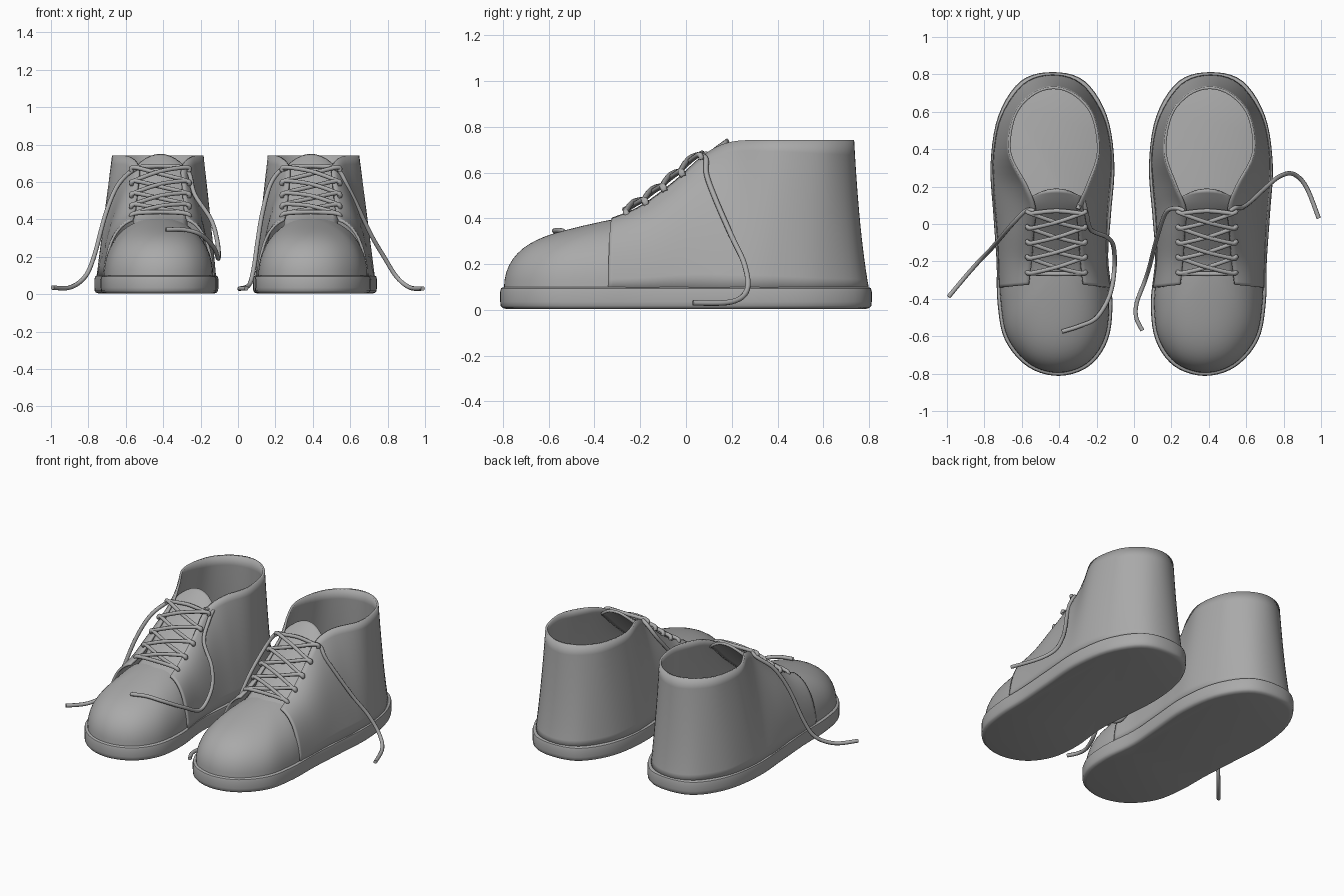
import bpy, bmesh
from math import sin, cos, pi
from mathutils import Vector

if "Cube" in bpy.data.objects:
    bpy.data.objects.remove(bpy.data.objects["Cube"])

GREY = bpy.data.materials.new("dark_grey")
GREY.diffuse_color = (0.4, 0.4, 0.4, 1)
GREY.use_nodes = True
GREY.node_tree.nodes["Principled BSDF"].inputs["Base Color"].default_value = GREY.diffuse_color


def side_x(x, s):
    """x position on either foot; the mirrored shoe stands slightly further out."""
    return x if s > 0 else -x - 0.025


def smooth_path(pts, n, closed=False):
    """Catmull-Rom resampling of a few control points."""
    P = [Vector(p) for p in pts]
    c = len(P)
    get = (lambda i: P[i % c]) if closed else (lambda i: P[max(0, min(c - 1, i))])
    out = []
    for i in range(c if closed else c - 1):
        a, b, d, e = get(i - 1), get(i), get(i + 1), get(i + 2)
        for k in range(n):
            t = k / n
            out.append(0.5 * (2 * b + (d - a) * t + (2 * a - 5 * b + 4 * d - e) * t * t
                              + (3 * b - a - 3 * d + e) * t ** 3))
    if not closed:
        out.append(P[-1])
    return out


def skin(name, rows, s, closed=False, caps=False, thick=0.0):
    """Skin rows of points into a sheet; s = -1 mirrors it to the other foot."""
    bm = bmesh.new()
    V = [[bm.verts.new((side_x(p[0], s), p[1], p[2])) for p in r] for r in rows]
    n = len(rows[0])
    faces = []
    for a, b in zip(V, V[1:]):
        for i in range(n if closed else n - 1):
            j = (i + 1) % n
            faces.append([a[i], a[j], b[j], b[i]])
    if caps:
        faces += [V[0][::-1], V[-1]]
    for f in faces:
        bm.faces.new(f if s > 0 else f[::-1])
    bmesh.ops.remove_doubles(bm, verts=bm.verts, dist=1e-5)
    me = bpy.data.meshes.new(name)
    bm.to_mesh(me)
    bm.free()
    me.materials.append(GREY)
    ob = bpy.data.objects.new(name, me)
    bpy.context.collection.objects.link(ob)
    bpy.context.view_layer.objects.active = ob
    ob.select_set(True)
    bpy.ops.object.shade_smooth_by_angle(angle=0.7)
    ob.select_set(False)
    if thick:
        m = ob.modifiers.new("thickness", 'SOLIDIFY')
        m.thickness = thick
        m.offset = -1
    return ob


def lace(name, paths):
    cu = bpy.data.curves.new(name, 'CURVE')
    cu.dimensions = '3D'
    cu.bevel_depth = 0.012
    cu.bevel_resolution = 2
    cu.use_fill_caps = True
    cu.materials.append(GREY)
    for path in paths:
        pts = smooth_path(path, 6)
        sp = cu.splines.new('POLY')
        sp.points.add(len(pts) - 1)
        for q, p in zip(sp.points, pts):
            q.co = (*p, 1)
        sp.use_smooth = True
    ob = bpy.data.objects.new(name, cu)
    bpy.context.collection.objects.link(ob)


# Sole outline of the foot at +x, starting at the heel, counter-clockwise
OUTLINE = smooth_path([(0.41, 0.812), (0.24, 0.765), (0.12, 0.58), (0.08, 0.32), (0.098, 0.05),
                       (0.113, -0.18), (0.09, -0.42), (0.115, -0.62), (0.215, -0.76), (0.375, -0.812),
                       (0.54, -0.765), (0.665, -0.62), (0.705, -0.42), (0.71, -0.2), (0.727, 0.05),
                       (0.742, 0.32), (0.70, 0.58), (0.58, 0.765)], 5, True)


def ring(f, z):
    return [(0.41 + (p.x - 0.41) * f, p.y * (1 + (f - 1) * 0.5), z) for p in OUTLINE]


# Quarter stations: base x, base y, edge x, edge y, edge z, bulge
QUARTER = [(.698, -.34, .54, -.325, .402, .74), (.702, -.2, .525, -.2, .455, .7),
           (.710, -.05, .515, -.05, .565, .6), (.722, .08, .51, .08, .68, .4),
           (.730, .2, .555, .2, .735, .2), (.728, .38, .645, .38, .742, .1),
           (.685, .58, .62, .58, .742, -.1), (.565, .752, .525, .695, .742, -.2),
           (.41, .80, .405, .735, .742, -.3), (.255, .752, .285, .695, .742, -.2),
           (.138, .58, .19, .58, .742, -.1), (.094, .38, .16, .38, .742, .1),
           (.099, .2, .22, .2, .735, .2), (.110, .08, .268, .08, .68, .4),
           (.118, -.05, .265, -.05, .565, .6), (.118, -.2, .258, -.2, .455, .7),
           (.100, -.34, .245, -.325, .402, .74)]


def quarter_point(q, t):
    bx, by, tx, ty, tz, k = q
    b, e = Vector((bx, by, 0.09)), Vector((tx, ty, tz))
    m = (b + e) / 2
    m += (Vector((bx, by, tz)) - m) * k
    return b * (1 - t) ** 2 + m * 2 * t * (1 - t) + e * t * t


# Eyelet rows: y, z
EYELETS = [(-.26, .425), (-.18, .475), (-.10, .535), (-.02, .60), (.06, .672)]

for s, side in ((1, "left"), (-1, "right")):
    # Sole with rounded edges
    skin(side + "_sole", [ring(f, z) for f, z in ((.93, .003), (.975, .008), (.995, .018), (1, .035),
                          (1, .08), (.99, .094), (.96, .10))], s, True, True)

    # Toe dome, sloping down towards the tip
    base = [Vector((0.40 + (p.x - 0.40) * .945, p.y * .98)) for p in OUTLINE if p.y < -0.24]
    rows = []
    for i in range(17):
        a = pi / 2 * i / 16
        c, h = max(0, cos(a)) ** (2 / 2.2), sin(a) ** (2 / 2.2)
        row = []
        for p in base:
            y = -0.25 + (p.y + 0.25) * c
            f = max(0, min(1, (-0.25 - y) / 0.54))
            row.append((0.39 + (p.x - 0.39) * c, y, 0.09 + 0.318 * h - 0.028 * h * sin(pi * f)))
        rows.append(row)
    skin(side + "_toe", rows, s)

    # Quarters wrapping the heel, with open collar and throat
    cols = [smooth_path([quarter_point(q, i / 12) for q in QUARTER], 5) for i in range(13)]
    skin(side + "_quarter", cols, s, thick=0.014)

    # Tongue
    spine = smooth_path([(-.32, .39), (-.2, .435), (-.1, .51), (0, .595), (.1, .69), (.18, .75)], 4)
    rows = []
    for i, p in enumerate(spine):
        tip = max(0, i - 16) / 4
        rows.append([(0.39 + 0.145 * u * (1 - 0.1 * tip), p.x - 0.03 * tip * u * u,
                      p.y - (0.035 + 0.03 * tip) * u * u) for u in [j / 5 - 1 for j in range(11)]])
    skin(side + "_tongue", rows, s, thick=0.016)

    # Criss-cross lacing
    def eye(i, d, out=0.145, up=0.006):
        y, z = EYELETS[i]
        return (side_x(0.39 + d * out, s), y - up * .5, z + up)
    paths = [[eye(0, -1, .15, -.015), eye(0, -1, .14), eye(0, 0, up=.014), eye(0, 1, .14), eye(0, 1, .15, -.015)]]
    for i in range(4):
        for d in (-1, 1):
            a, b = Vector(eye(i, d, .14)), Vector(eye(i + 1, -d, .14))
            mid = (a + b) / 2 + Vector((0, -.008, .008 + .007 * d))
            paths.append([eye(i, d, .155, -.015), a, mid, b, eye(i + 1, -d, .155, -.015)])
    paths.append([eye(4, -1, .13), (side_x(.39, s), .07, .685), eye(4, 1, .13)])
    lace(side + "_lacing", paths)

# Loose lace ends, different on each shoe
lace("left_lace_ends", [
    [(.51, .07, .675), (.545, .088, .655), (.58, .09, .59), (.635, .13, .48), (.71, .20, .32), (.78, .255, .20),
     (.85, .268, .09), (.92, .2, .035), (.988, .03, .03)],
    [(.27, .07, .675), (.22, .085, .655), (.17, .06, .58), (.13, -.05, .43), (.105, -.14, .28), (.085, -.22, .14),
     (.06, -.30, .05), (.015, -.42, .03), (.012, -.5, .03), (.045, -.57, .03)]])
lace("right_lace_ends", [
    [(-.53, .07, .675), (-.58, .07, .65), (-.65, .0, .57), (-.71, -.07, .42), (-.77, -.14, .20), (-.82, -.19, .09),
     (-.9, -.28, .035), (-.992, -.39, .035)],
    [(-.30, .08, .68), (-.275, .13, .67), (-.255, .06, .63), (-.23, -.03, .53), (-.145, -.07, .40),
     (-.11, -.12, .28), (-.105, -.24, .19), (-.13, -.38, .25), (-.2, -.5, .318), (-.29, -.545, .345),
     (-.385, -.575, .345)]])
